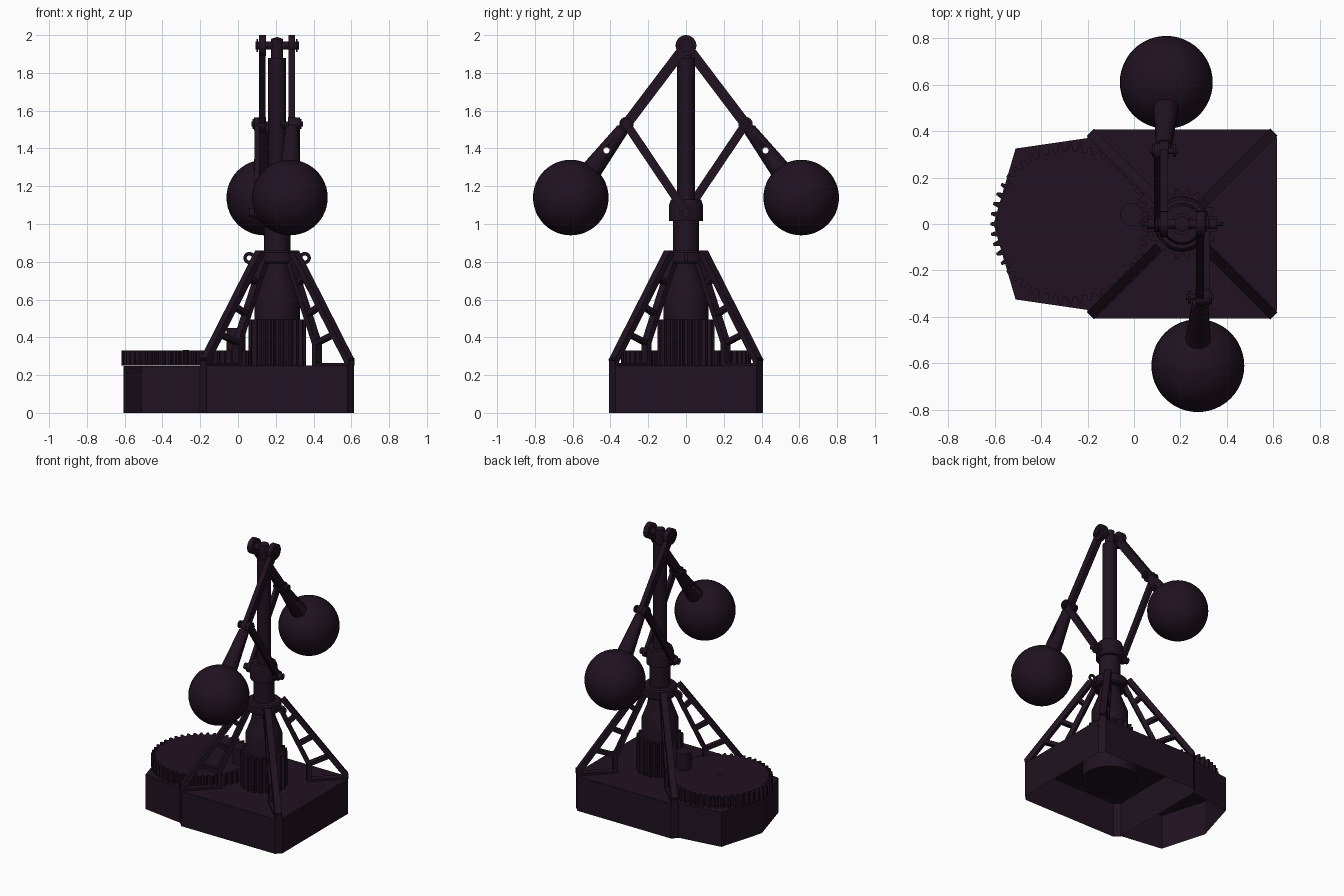
import bpy, bmesh, math
from mathutils import Vector, Matrix

if "Cube" in bpy.data.objects:
    bpy.data.objects.remove(bpy.data.objects["Cube"])

AX = 0.207  # x of the vertical spindle
X, Z = Vector((1, 0, 0)), Vector((0, 0, 1))
mat = bpy.data.materials.new("dark_iron")
mat.diffuse_color = (0.014, 0.006, 0.014, 1)
mat.use_nodes = True
mat.node_tree.nodes["Principled BSDF"].inputs["Base Color"].default_value = mat.diffuse_color


def finish(name, bm, smooth=True):
    me = bpy.data.meshes.new(name)
    bmesh.ops.recalc_face_normals(bm, faces=bm.faces)
    bm.to_mesh(me)
    bm.free()
    me.materials.append(mat)
    ob = bpy.data.objects.new(name, me)
    bpy.context.collection.objects.link(ob)
    if smooth:
        bpy.ops.object.select_all(action='DESELECT')
        ob.select_set(True)
        bpy.context.view_layer.objects.active = ob
        bpy.ops.object.shade_smooth_by_angle(angle=math.radians(35))
    return ob


def rod(bm, p, q, r1, r2=None, seg=24):
    """Round rod or cone from p to q."""
    p, q = Vector(p), Vector(q)
    m = Matrix.Translation((p + q) / 2) @ Z.rotation_difference(q - p).to_matrix().to_4x4()
    bmesh.ops.create_cone(bm, cap_ends=True, segments=seg, radius1=r1,
                          radius2=r1 if r2 is None else r2, depth=(q - p).length, matrix=m)


def bar(bm, p, q, side, w, t):
    """Rectangular bar from p to q, t thick along side and w wide."""
    p, q = Vector(p), Vector(q)
    d = (q - p).normalized()
    s = Vector(side).normalized()
    u = d.cross(s)
    m = Matrix((s * t, u * w, d * (q - p).length)).transposed().to_4x4()
    bmesh.ops.create_cube(bm, size=1, matrix=Matrix.Translation((p + q) / 2) @ m)


def prism(name, pts, z0, z1, bottom=True):
    bm = bmesh.new()
    lo = [bm.verts.new((x, y, z0)) for x, y in pts]
    hi = [bm.verts.new((x, y, z1)) for x, y in pts]
    n = len(pts)
    for i in range(n):
        j = (i + 1) % n
        bm.faces.new((lo[i], lo[j], hi[j], hi[i]))
    bm.faces.new(hi)
    if bottom:
        bm.faces.new(lo[::-1])
    return finish(name, bm, False)


def lathe(name, profile):
    bm = bmesh.new()
    vs = [bm.verts.new((AX + r, 0, z)) for r, z in profile]
    es = [bm.edges.new(e) for e in zip(vs, vs[1:])]
    bmesh.ops.spin(bm, geom=vs + es, cent=(AX, 0, 0), axis=Z, angle=2 * math.pi, steps=48)
    bmesh.ops.remove_doubles(bm, verts=bm.verts, dist=1e-5)
    return finish(name, bm)


def gear(name, cx, root, tip, teeth, z0, z1, turn=0):
    pts = []
    for i in range(teeth):
        for f, r in ((-0.33, root), (-0.13, tip), (0.13, tip), (0.33, root)):
            a = (i + f + turn) * 2 * math.pi / teeth
            pts.append((cx + r * math.cos(a), r * math.sin(a)))
    return prism(name, pts, z0, z1)


# Hollow base: chamfered square box and pointed extension, open underneath
h, c = 0.408, 0.035
corner = [(h, -h + c), (h, h - c), (h - c, h), (-h + c, h),
          (-h, h - c), (-h, -h + c), (-h + c, -h), (h - c, -h)]
prism("base_box", [(AX + x, y) for x, y in corner], 0, 0.25, False)
prism("base_extension", [(-0.2, -0.37), (-0.2, 0.37), (-0.51, 0.325),
                         (-0.605, 0), (-0.51, -0.325)], 0, 0.249, False)

# Gears
gear("large_gear", -0.275, 0.315, 0.343, 48, 0.25, 0.33)
gear("pinion", AX, 0.132, 0.153, 20, 0.25, 0.495, 0.5)
bm = bmesh.new()
rod(bm, (-0.275, 0, 0.32), (-0.275, 0, 0.332), 0.015)
finish("gear_pin", bm)
bm = bmesh.new()
rod(bm, (-0.01, 0.04, 0.32), (-0.01, 0.04, 0.45), 0.05)
finish("idler_post", bm)
bm = bmesh.new()
rod(bm, (AX, 0, 0.11), (AX, 0, 0.25), 0.18, seg=48)
finish("bearing_under_base", bm)

# Turned parts on the spindle
lathe("pedestal", [(0, 0.49), (0.12, 0.49), (0.12, 0.62), (0.105, 0.66), (0.075, 0.74),
                   (0.07, 0.79), (0.07, 1.02), (0, 1.02)])
lathe("collar", [(0, 0.79), (0.105, 0.79), (0.115, 0.8), (0.115, 0.85), (0.105, 0.86), (0, 0.86)])
lathe("sleeve", [(0, 1.015), (0.09, 1.015), (0.09, 1.1), (0.08, 1.13), (0, 1.13)])
lathe("spindle", [(0, 1.0), (0.047, 1.0), (0.047, 1.88), (0.032, 1.88), (0.032, 1.98), (0, 1.99)])

# Eyelets on both sides of the collar
for s in (-1, 1):
    bpy.ops.mesh.primitive_torus_add(major_radius=0.023, minor_radius=0.009,
                                     major_segments=24, minor_segments=10,
                                     location=(AX + s * 0.147, 0, 0.82),
                                     rotation=(math.pi / 2, 0, 0))
    ob = bpy.context.object
    ob.name = "collar_eyelet"
    ob.data.materials.append(mat)
    bpy.ops.object.shade_smooth()

# Four lattice legs standing on the corners of the box
for sx in (-1, 1):
    for sy in (-1, 1):
        def pt(d, z):
            return (AX + sx * d, sy * d, z)
        side = (sx, -sy, 0)
        bm = bmesh.new()
        bar(bm, pt(0.09, 0.85), pt(0.385, 0.27), side, 0.035, 0.045)
        bar(bm, pt(0.065, 0.82), pt(0.21, 0.37), side, 0.03, 0.045)
        bar(bm, pt(0.21, 0.38), pt(0.21, 0.25), side, 0.03, 0.045)
        bar(bm, pt(0.2, 0.257), pt(0.386, 0.257), side, 0.016, 0.045)
        bar(bm, pt(0.382, 0.25), pt(0.382, 0.29), side, 0.03, 0.045)
        for z in (0.68, 0.52, 0.37):
            zo = z + 0.05
            bar(bm, pt(0.065 + (0.82 - z) * 0.322, z),
                pt(0.09 + (0.85 - zo) * 0.509, zo), side, 0.025, 0.04)
        finish("lattice_leg", bm, False)

# Top cross pin and sleeve cross pin
bm = bmesh.new()
rod(bm, (AX - 0.115, 0, 1.945), (AX + 0.115, 0, 1.945), 0.022)
for s in (-1, 1):
    rod(bm, (AX + s * 0.1, 0, 1.945), (AX + s * 0.108, 0, 1.945), 0.034)
finish("top_pin", bm)
bm = bmesh.new()
rod(bm, (AX - 0.15, 0, 1.06), (AX + 0.15, 0, 1.06), 0.022)
finish("sleeve_pin", bm)

# Two swinging arms with links and fly balls, half a turn apart
for s in (-1, 1):
    xa, xl = AX + s * 0.078, AX + s * 0.107
    xb = AX + s * 0.068

    def pa(k, x=xa):
        return Vector((x, -s * 0.61 * k, 1.945 - 0.805 * k))

    bm = bmesh.new()
    bar(bm, pa(0), pa(0.56), X, 0.055, 0.034)
    rod(bm, (xa - 0.018, 0, 1.945), (xa + 0.018, 0, 1.945), 0.055, seg=32)
    j = pa(0.517)
    rod(bm, j - X * 0.02, j + X * 0.02, 0.038)
    finish("arm", bm)

    # tapered ball socket with a cross hole
    bm = bmesh.new()
    rod(bm, pa(0.55), pa(0.85, xb), 0.034, 0.058)
    socket = finish("ball_socket", bm)
    bm = bmesh.new()
    hole = pa(0.69)
    rod(bm, hole - X * 0.2, hole + X * 0.2, 0.016)
    cutter = finish("hole_cutter", bm)
    cutter.hide_render = True
    cutter.display_type = 'WIRE'
    mod = socket.modifiers.new("hole", 'BOOLEAN')
    mod.operation = 'DIFFERENCE'
    mod.object = cutter
    bpy.context.view_layer.update()

    # joint pin with nuts
    bm = bmesh.new()
    o = X * s
    rod(bm, j - o * 0.06, j + o * 0.058, 0.013)
    for k in (-0.046, 0.046):
        rod(bm, j + o * (k - 0.006), j + o * (k + 0.006), 0.026, seg=12)
    finish("joint_pin", bm)

    # link down to the sleeve
    bm = bmesh.new()
    bar(bm, (xl, j.y, j.z), (xl, 0, 1.06), X, 0.045, 0.026)
    for y, z in ((j.y, j.z), (0, 1.06)):
        rod(bm, (xl - 0.014, y, z), (xl + 0.014, y, z), 0.034)
    finish("link", bm)

    # fly ball
    bm = bmesh.new()
    bmesh.ops.create_uvsphere(bm, u_segments=48, v_segments=24, radius=0.2,
                              matrix=Matrix.Translation(pa(1, xb)))
    finish("fly_ball", bm)
